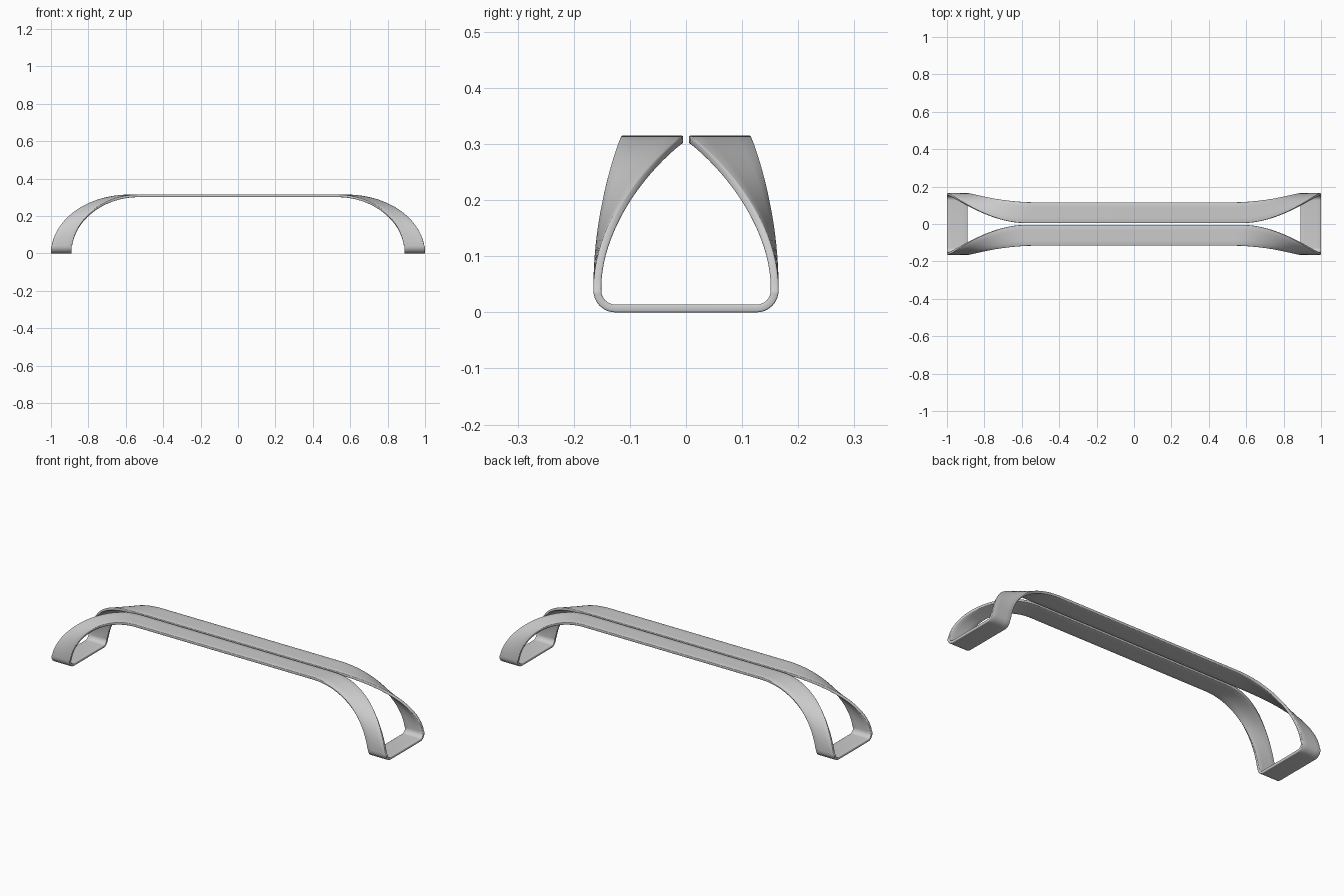
import bpy
import bmesh
from math import sin, cos, radians

cube = bpy.data.objects.get("Cube")
if cube:
    bpy.data.objects.remove(cube, do_unlink=True)

# Brushed grey metal
metal = bpy.data.materials.new("light_grey_metal")
metal.use_nodes = True
grey = (0.6, 0.6, 0.6, 1)
metal.diffuse_color = grey
metal.node_tree.nodes["Principled BSDF"].inputs["Base Color"].default_value = grey

THICK = 0.014
LEG_Y = 0.158
FOOT_Z = THICK / 2
CORNER = 0.032
ACROSS = 4


def edge(x0, x1, y0, height, steps=28, end=82):
    """One edge of a quarter of the ribbon: top, twisting leg, corner, foot."""
    pts = [(0, y0, height)]
    for i in range(steps + 1):
        u = i / steps
        a = radians(end * u)
        blend = u * u * (3 - 2 * u)
        pts.append((x0 + (x1 - x0) * sin(a), y0 + (LEG_Y - y0) * blend, height * cos(a)))
    for i in range(9):
        a = radians(90 * i / 8)
        pts.append((x1, LEG_Y - CORNER * (1 - cos(a)), FOOT_Z + CORNER * (1 - sin(a))))
    pts.append((x1, 0, FOOT_Z))
    return pts


# Ribbon quarter spanned between the two edges
inner = edge(0.58, 1.0, 0.005, 0.308)
outer = edge(0.53, 0.89, 0.116, 0.308)
bm = bmesh.new()
rows = []
for a, b in zip(inner, outer):
    rows.append([bm.verts.new([p + (q - p) * k / ACROSS for p, q in zip(a, b)])
                 for k in range(ACROSS + 1)])
for r, s in zip(rows, rows[1:]):
    for k in range(ACROSS):
        bm.faces.new((r[k], s[k], s[k + 1], r[k + 1]))
mesh = bpy.data.meshes.new("ribbon_handle")
bm.to_mesh(mesh)
bm.free()
mesh.materials.append(metal)
handle = bpy.data.objects.new("ribbon_handle", mesh)
bpy.context.collection.objects.link(handle)

# Mirror into a closed loop, thicken, round the rims
mirror = handle.modifiers.new("Mirror", "MIRROR")
mirror.use_axis = (True, True, False)
mirror.use_clip = True
mirror.merge_threshold = 0.0005
solid = handle.modifiers.new("Thickness", "SOLIDIFY")
solid.thickness = THICK
solid.offset = 0
bevel = handle.modifiers.new("Rounded rims", "BEVEL")
bevel.width = 0.003
bevel.segments = 2
bevel.limit_method = "ANGLE"
bevel.angle_limit = radians(50)

bpy.ops.object.select_all(action="DESELECT")
handle.select_set(True)
bpy.context.view_layer.objects.active = handle
bpy.ops.object.shade_smooth_by_angle(angle=radians(40))
